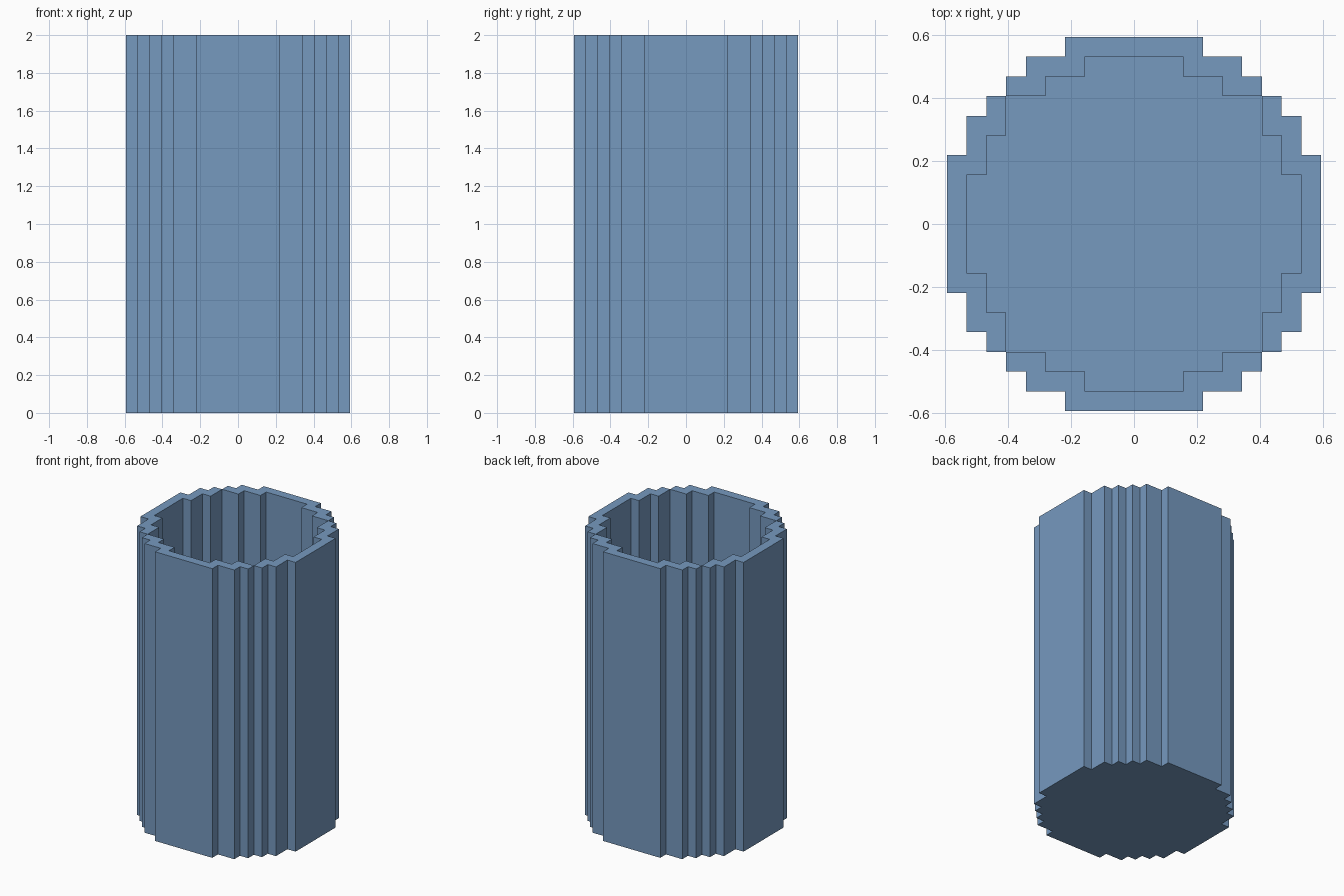
import bpy
import bmesh

cube = bpy.data.objects.get("Cube")
if cube:
    bpy.data.objects.remove(cube, do_unlink=True)

STEP = 2.0 / 32        # width of one stair step
TOP = 32 * STEP
FLOOR = STEP           # floor thickness

# Upper half of the +x side, from the corner towards the middle
OUTER = [(6.5, 6.5), (7.5, 6.5), (7.5, 5.5), (8.5, 5.5), (8.5, 3.5), (9.5, 3.5)]
INNER = [(6.5, 6.5), (6.5, 4.5), (7.5, 4.5), (7.5, 2.5), (8.5, 2.5)]


def side(half, turns):
    """Mirror a half side, then turn it by quarter turns (counter-clockwise)."""
    pts = [(x, -y) for x, y in half] + [(x, y) for x, y in reversed(half)]
    for _ in range(turns):
        pts = [(-y, x) for x, y in pts]
    return [(x * STEP, y * STEP) for x, y in pts]


bm = bmesh.new()


def face(points):
    bm.faces.new([bm.verts.new(p) for p in points])


def flat(path, z):
    face([(x, y, z) for x, y in path])


def wall(path, low, high):
    for (ax, ay), (bx, by) in zip(path, path[1:]):
        face([(ax, ay, low), (bx, by, low), (bx, by, high), (ax, ay, high)])


# Walls and rim, one quarter at a time
outer_loop, inner_loop = [], []
for turns in range(4):
    outer, inner = side(OUTER, turns), side(INNER, turns)
    wall(outer, 0, TOP)
    wall(inner[::-1], FLOOR, TOP)
    flat(outer + inner[-2:0:-1], TOP)
    outer_loop += outer[:-1]
    inner_loop += inner[:-1]

# Underside and inside floor
flat(outer_loop[::-1], 0)
flat(inner_loop, FLOOR)

bmesh.ops.remove_doubles(bm, verts=bm.verts, dist=0.0001)
mesh = bpy.data.meshes.new("stepped_container")
bm.to_mesh(mesh)
bm.free()

# Material
blue = bpy.data.materials.new("steel_blue")
blue.use_nodes = True
colour = (0.181, 0.319, 0.521, 1.0)
blue.diffuse_color = colour
blue.node_tree.nodes["Principled BSDF"].inputs["Base Color"].default_value = colour
mesh.materials.append(blue)

container = bpy.data.objects.new("stepped_container", mesh)
bpy.context.collection.objects.link(container)
